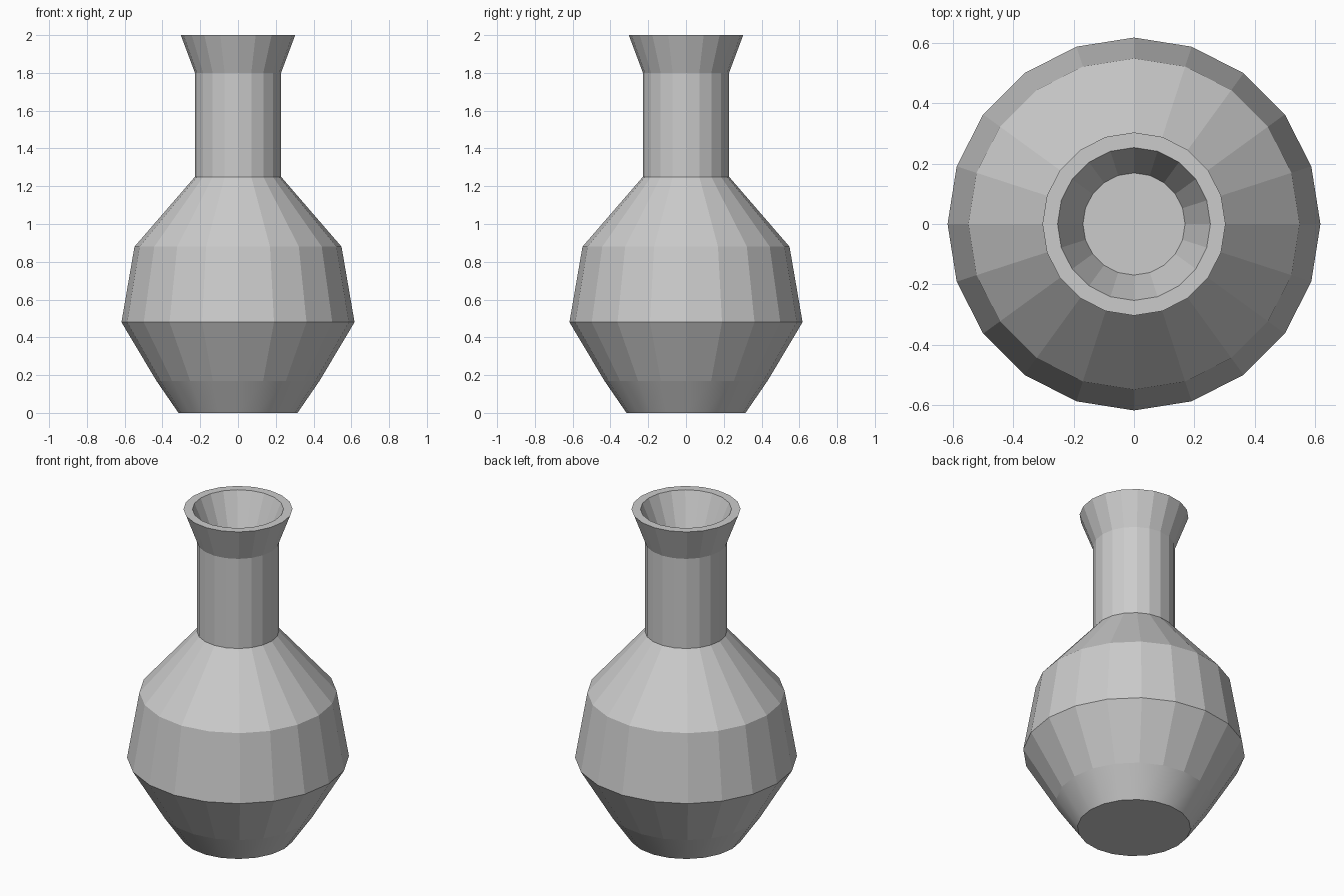
import bpy, bmesh
from math import cos, sin, tau

if "Cube" in bpy.data.objects:
    bpy.data.objects.remove(bpy.data.objects["Cube"])

SIDES = 20

# Vase profile (radius, height): base, belly, shoulder, neck, flared lip, recessed mouth
PROFILE = [(0.315, 0.0), (0.432, 0.17), (0.617, 0.48), (0.548, 0.88),
           (0.228, 1.25), (0.228, 1.8), (0.303, 2.0), (0.253, 2.0), (0.169, 1.8)]


def lathe(name, profile, sides, smooth_bands=()):
    bm = bmesh.new()
    rings = [[bm.verts.new((r * cos(tau * i / sides), r * sin(tau * i / sides), z))
              for i in range(sides)] for r, z in profile]
    for band, (low, high) in enumerate(zip(rings, rings[1:])):
        for i in range(sides):
            j = (i + 1) % sides
            face = bm.faces.new((low[i], low[j], high[j], high[i]))
            face.smooth = band in smooth_bands
    # Flat underside and mouth floor
    bm.faces.new(rings[0][::-1])
    bm.faces.new(rings[-1])
    bmesh.ops.recalc_face_normals(bm, faces=bm.faces)
    mesh = bpy.data.meshes.new(name)
    bm.to_mesh(mesh)
    bm.free()
    obj = bpy.data.objects.new(name, mesh)
    bpy.context.collection.objects.link(obj)
    return obj


# Faceted body with a smooth-shaded foot band
lathe("vase", PROFILE, SIDES, smooth_bands={0})
